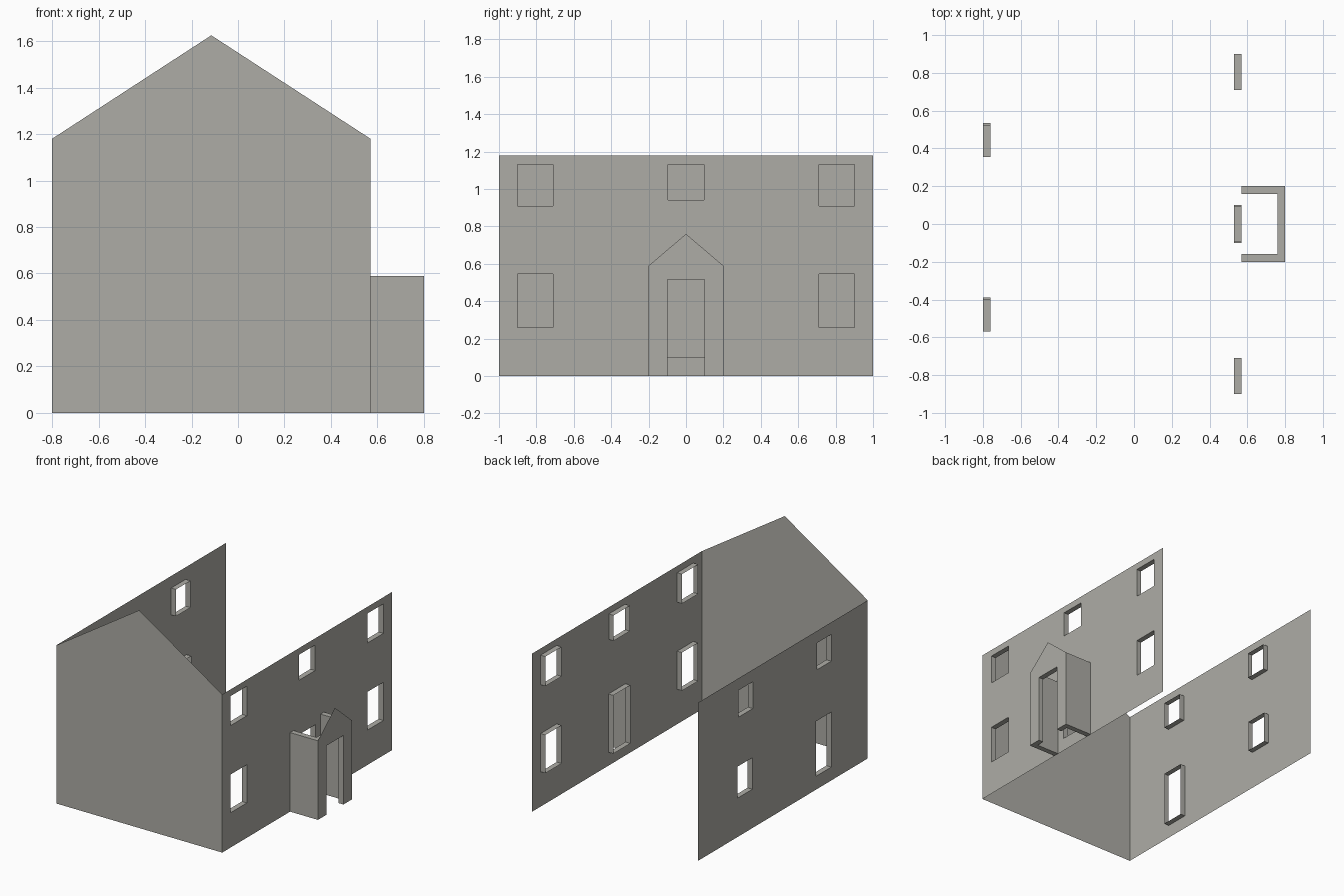
import bpy, bmesh

if "Cube" in bpy.data.objects:
    bpy.data.objects.remove(bpy.data.objects["Cube"])

GREY = bpy.data.materials.new("warm grey")
GREY.diffuse_color = (0.42, 0.415, 0.38, 1)
GREY.use_nodes = True
GREY.node_tree.nodes["Principled BSDF"].inputs["Base Color"].default_value = GREY.diffuse_color

LEFT, RIGHT, FRONT_X = -0.80, 0.57, 0.80
EAVES, RIDGE = 1.18, 1.625
DEPTH = 0.04


def finish(name, bm):
    mesh = bpy.data.meshes.new(name)
    bmesh.ops.remove_doubles(bm, verts=bm.verts, dist=1e-5)
    bm.to_mesh(mesh)
    bm.free()
    mesh.materials.append(GREY)
    obj = bpy.data.objects.new(name, mesh)
    bpy.context.collection.objects.link(obj)
    return obj


def polygon(name, points):
    bm = bmesh.new()
    bm.faces.new([bm.verts.new(p) for p in points])
    return finish(name, bm)


def prism(name, outline, z0, z1):
    bm = bmesh.new()
    face = bm.faces.new([bm.verts.new((x, y, z0)) for x, y in outline])
    top = bmesh.ops.extrude_face_region(bm, geom=[face])["geom"]
    bmesh.ops.translate(bm, vec=(0, 0, z1 - z0),
                        verts=[v for v in top if isinstance(v, bmesh.types.BMVert)])
    bmesh.ops.recalc_face_normals(bm, faces=bm.faces)
    return finish(name, bm)


def long_wall(name, x, side, holes):
    """Thin wall facing +x or -x, with openings that have inward reveals."""
    bm = bmesh.new()

    def quad(pts):
        bm.faces.new([bm.verts.new(p) for p in (pts if side > 0 else pts[::-1])])

    ys = sorted({-1, 1} | {v for h in holes for v in h[:2]})
    zs = sorted({0, EAVES} | {v for h in holes for v in h[2:]})
    for y0, y1 in zip(ys, ys[1:]):
        for z0, z1 in zip(zs, zs[1:]):
            cy, cz = (y0 + y1) / 2, (z0 + z1) / 2
            if not any(a < cy < b and c < cz < d for a, b, c, d in holes):
                quad([(x, y0, z0), (x, y1, z0), (x, y1, z1), (x, y0, z1)])
    inner = x - side * DEPTH
    for a, b, c, d in holes:
        ring = [(a, c), (b, c), (b, d), (a, d)]
        for p, q in zip(ring, ring[1:] + ring[:1]):
            quad([(x, *p), (x, *q), (inner, *q), (inner, *p)])
    return finish(name, bm)


# Gable end wall
mid = (LEFT + RIGHT) / 2
polygon("gable_wall", [(LEFT, -1, 0), (RIGHT, -1, 0), (RIGHT, -1, EAVES),
                       (mid, -1, RIDGE), (LEFT, -1, EAVES)])

# Entrance wall: outer windows on two floors, middle window, doorway
openings = [(-0.095, 0.095, 0.94, 1.13), (-0.10, 0.10, 0.10, 0.535)]
for y0, y1 in ((-0.90, -0.71), (0.71, 0.90)):
    openings += [(y0, y1, 0.91, 1.13), (y0, y1, 0.26, 0.545)]
long_wall("entrance_wall", RIGHT, 1, openings)

# Rear wall: two upper windows, one lower window, back doorway
long_wall("rear_wall", LEFT, -1, [
    (0.355, 0.525, 0.89, 1.09), (-0.57, -0.40, 0.89, 1.09),
    (0.36, 0.535, 0.29, 0.525), (-0.57, -0.39, 0.10, 0.51)])

# Porch: U-shaped wall with a doorway cut out
W, H = 0.20, 0.59
half = [(RIGHT, -W), (FRONT_X, -W), (FRONT_X, W), (RIGHT, W)]
inside = [(RIGHT, W - DEPTH), (FRONT_X - DEPTH, W - DEPTH),
          (FRONT_X - DEPTH, DEPTH - W), (RIGHT, DEPTH - W)]
porch = prism("porch_walls", half + inside, 0, H)
cutter = prism("doorway_cutter", [(0.7, -0.1), (0.9, -0.1), (0.9, 0.1), (0.7, 0.1)], -0.1, 0.515)
cutter.hide_render = True
mod = porch.modifiers.new("doorway", "BOOLEAN")
mod.operation, mod.solver, mod.object = "DIFFERENCE", "EXACT", cutter
bpy.context.view_layer.objects.active = porch
bpy.ops.object.modifier_apply(modifier=mod.name)
bpy.data.objects.remove(cutter)

# Porch pediment, a thin triangle on the front
polygon("porch_pediment", [(FRONT_X, -W, H), (FRONT_X, W, H), (FRONT_X, 0, 0.76)])
